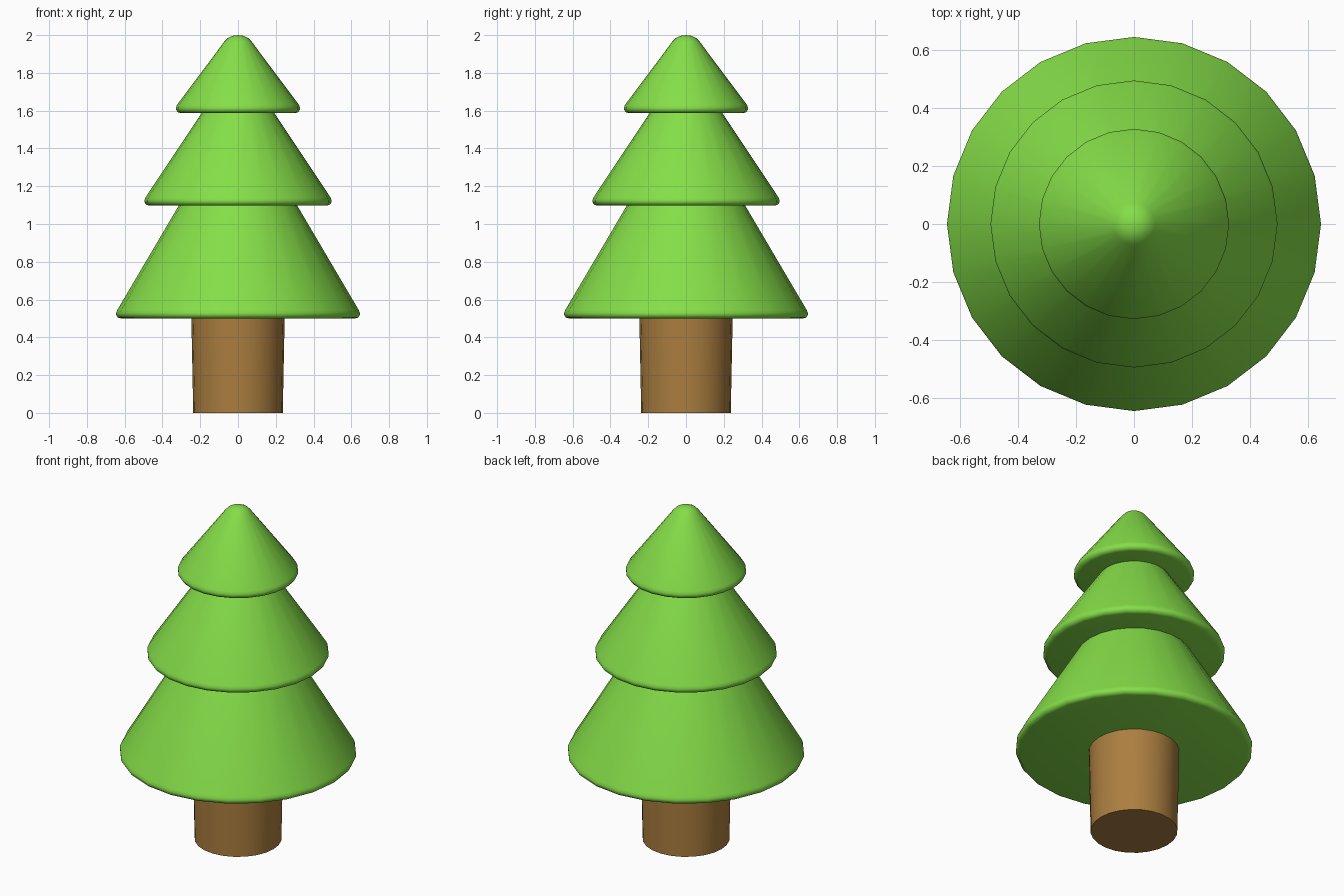
import bpy, bmesh, math

if "Cube" in bpy.data.objects:
    bpy.data.objects.remove(bpy.data.objects["Cube"])


def material(name, rgb):
    m = bpy.data.materials.new(name)
    m.diffuse_color = (*rgb, 1)
    m.use_nodes = True
    m.node_tree.nodes["Principled BSDF"].inputs["Base Color"].default_value = m.diffuse_color
    return m


green = material("leaf_green", (0.235, 0.73, 0.065))
brown = material("bark_brown", (0.41, 0.21, 0.05))


def lathe(name, profile, mat, sides=24):
    """Spin a (radius, z) profile around z; radius 0 closes to a pole."""
    bm = bmesh.new()
    pts = [bm.verts.new((r, 0, z)) for r, z in profile]
    edges = [bm.edges.new(p) for p in zip(pts, pts[1:])]
    bmesh.ops.spin(bm, geom=pts + edges, cent=(0, 0, 0), axis=(0, 0, 1),
                   angle=math.tau, steps=sides, use_merge=False)
    bmesh.ops.remove_doubles(bm, verts=bm.verts, dist=1e-4)
    bmesh.ops.recalc_face_normals(bm, faces=bm.faces)
    me = bpy.data.meshes.new(name)
    bm.to_mesh(me)
    bm.free()
    me.materials.append(mat)
    ob = bpy.data.objects.new(name, me)
    bpy.context.collection.objects.link(ob)
    bpy.ops.object.select_all(action='DESELECT')
    ob.select_set(True)
    bpy.context.view_layer.objects.active = ob
    bpy.ops.object.shade_smooth_by_angle(angle=math.radians(50))


def rim(r, z):
    """Flat underside with a rounded outer lip of greatest radius r."""
    return [(0, z), (r - 0.025, z), (r - 0.009, z + 0.005),
            (r, z + 0.018), (r, z + 0.03), (r - 0.006, z + 0.045)]


# Trunk, slightly wider at the top
lathe("trunk", [(0, 0), (0.237, 0), (0.247, 0.5)], brown)

# Foliage tiers, each ending at the underside of the next
lathe("lower_foliage", rim(0.645, 0.5) + [(0.312, 1.1)], green)
lathe("middle_foliage", rim(0.495, 1.097) + [(0.192, 1.588)], green)
lathe("top_foliage", rim(0.328, 1.587) +
      [(0.072, 1.966), (0.054, 1.984), (0.03, 1.996), (0, 2.0)], green)
